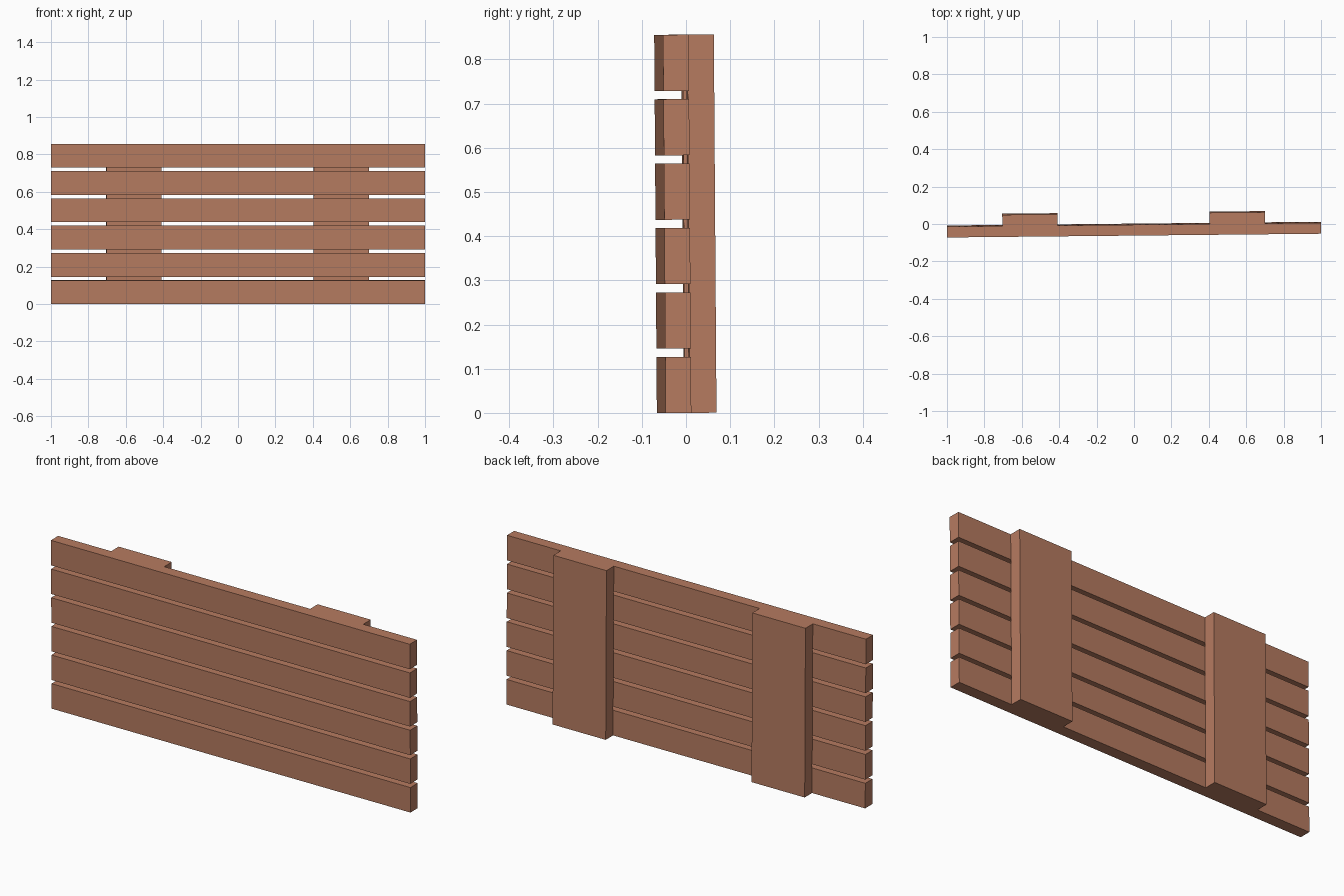
import bpy
from mathutils import Matrix

if "Cube" in bpy.data.objects:
    bpy.data.objects.remove(bpy.data.objects["Cube"])

wood = bpy.data.materials.new("warm brown wood")
wood.diffuse_color = (0.468, 0.198, 0.117, 1)
wood.use_nodes = True
wood.node_tree.nodes["Principled BSDF"].inputs["Base Color"].default_value = wood.diffuse_color

# whole panel leans and turns very slightly
TILT = Matrix.Rotation(0.01, 4, 'Z') @ Matrix.Rotation(0.007, 4, 'X')


def board(name, x0, x1, y0, y1, z0, z1):
    """Plain box board between two corners, set into the leaning panel."""
    bpy.ops.mesh.primitive_cube_add(size=1)
    ob = bpy.context.object
    ob.name = name
    size = Matrix.Diagonal((x1 - x0, y1 - y0, z1 - z0, 1))
    centre = Matrix.Translation(((x0 + x1) / 2, (y0 + y1) / 2, (z0 + z1) / 2))
    ob.data.transform(TILT @ centre @ size)
    ob.data.materials.append(wood)
    return ob


HEIGHT = 0.856
SLAT = 0.127
PITCH = (HEIGHT - SLAT) / 5

# six horizontal slats
for i in range(6):
    board(f"slat_{i + 1}", -1, 1, -0.056, 0.002, i * PITCH, i * PITCH + SLAT)

# two upright boards behind the slats
for side, x in (("left", -0.556), ("right", 0.553)):
    board(f"{side}_back_board", x - 0.148, x + 0.148, 0.002, 0.062, 0, HEIGHT)
